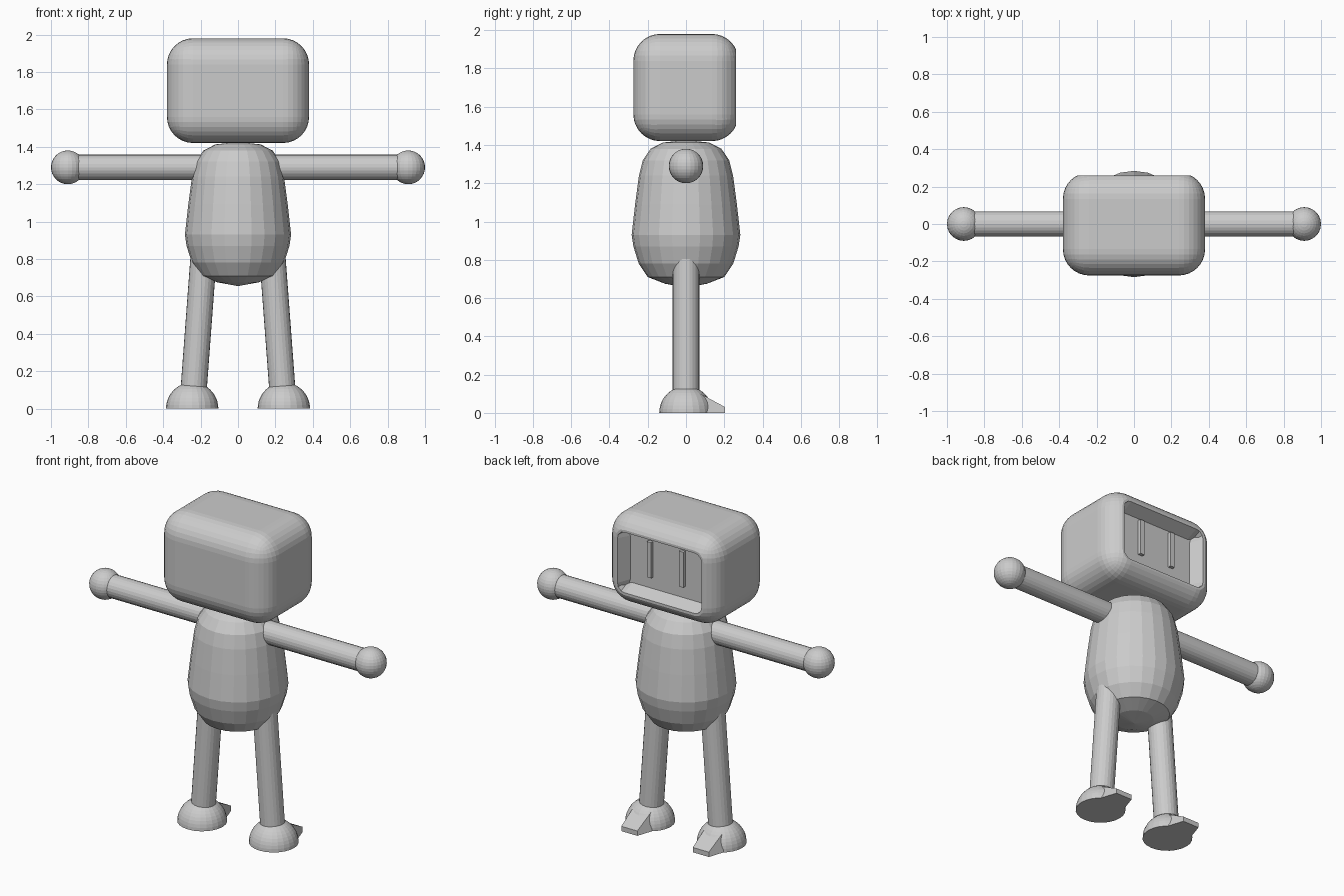
import bpy, bmesh, math
from mathutils import Vector, Matrix

if "Cube" in bpy.data.objects:
    bpy.data.objects.remove(bpy.data.objects["Cube"])

grey = bpy.data.materials.new("light grey")
grey.diffuse_color = (0.6, 0.6, 0.6, 1)
grey.use_nodes = True
grey.node_tree.nodes["Principled BSDF"].inputs["Base Color"].default_value = grey.diffuse_color


def finish(name, bm):
    bmesh.ops.recalc_face_normals(bm, faces=bm.faces[:])
    me = bpy.data.meshes.new(name)
    bm.to_mesh(me)
    bm.free()
    me.materials.append(grey)
    ob = bpy.data.objects.new(name, me)
    bpy.context.collection.objects.link(ob)
    return ob


def box(bm, lo, hi):
    lo, hi = Vector(lo), Vector(hi)
    m = Matrix.Translation((lo + hi) / 2) @ Matrix.Diagonal((*(hi - lo), 1))
    bmesh.ops.create_cube(bm, size=1, matrix=m)


def lathe(name, profile, n, centre=(0, 0)):
    bm = bmesh.new()
    vs = [bm.verts.new((centre[0] + r, centre[1], z)) for r, z in profile]
    es = [bm.edges.new(p) for p in zip(vs, vs[1:])]
    bmesh.ops.spin(bm, geom=vs + es, cent=(*centre, 0), axis=(0, 0, 1),
                   angle=2 * math.pi, steps=n)
    bmesh.ops.remove_doubles(bm, verts=bm.verts[:], dist=0.0005)
    return finish(name, bm)


def rod(name, a, b, r, n=24):
    a, b = Vector(a), Vector(b)
    d = b - a
    bm = bmesh.new()
    m = Matrix.Translation((a + b) / 2) @ d.to_track_quat('Z', 'Y').to_matrix().to_4x4()
    bmesh.ops.create_cone(bm, cap_ends=True, segments=n, radius1=r, radius2=r,
                          depth=d.length, matrix=m)
    return finish(name, bm)


# Head: rounded box cut open at the +y side, with a recessed tapering screen
bm = bmesh.new()
box(bm, (-0.38, -0.275, 1.42), (0.38, 0.275, 1.98))
bmesh.ops.bevel(bm, geom=bm.edges[:], offset=0.14, segments=8, profile=0.5,
                affect='EDGES')
bmesh.ops.bisect_plane(bm, geom=bm.verts[:] + bm.edges[:] + bm.faces[:],
                       plane_co=(0, 0.26, 0), plane_no=(0, 1, 0), clear_outer=True)
bmesh.ops.holes_fill(bm, edges=[e for e in bm.edges if e.is_boundary], sides=0)
bmesh.ops.recalc_face_normals(bm, faces=bm.faces[:])
screen = max(bm.faces, key=lambda f: f.calc_center_median().y)
bmesh.ops.inset_region(bm, faces=[screen], thickness=0.015, depth=0)
bmesh.ops.inset_region(bm, faces=[screen], thickness=0.035, depth=-0.075)
finish("head", bm)

# Eyes: two slim upright bars on the screen
for s in (-1, 1):
    bm = bmesh.new()
    box(bm, (s * 0.11 - 0.015, 0.18, 1.62), (s * 0.11 + 0.015, 0.205, 1.84))
    finish("eye_bar", bm)

# Egg-shaped torso
lathe("torso", [(0, 0.655), (0.11, 0.675), (0.20, 0.71), (0.247, 0.78), (0.275, 0.87),
                (0.284, 0.93), (0.266, 1.09), (0.246, 1.24), (0.226, 1.32),
                (0.185, 1.38), (0.12, 1.413), (0, 1.425)], 24)

for s in (-1, 1):
    # Arm with ball hand
    rod("arm", (s * 0.1, 0, 1.29), (s * 0.9, 0, 1.29), 0.068)
    bm = bmesh.new()
    bmesh.ops.create_uvsphere(bm, u_segments=24, v_segments=16, radius=0.09,
                              matrix=Matrix.Translation((s * 0.91, 0, 1.29)))
    finish("hand", bm)

    # Leg leaning outward
    rod("leg", (s * 0.238, 0, 0.09), (s * 0.182, 0, 0.84), 0.07)

    # Foot: dome with a flat sole
    dome = [(0.14 * math.cos(t), 0.14 * math.sin(t))
            for t in (math.radians(a) for a in range(0, 65, 8))]
    lathe("foot", [(0, 0)] + dome + [(0, 0.129)], 24, (s * 0.245, 0))

    # Toe: wedge tapering towards +y
    bm = bmesh.new()
    box(bm, (-0.055, 0.04, 0), (0.055, 0.205, 0.03))
    for v in bm.verts:
        if v.co.y < 0.1:
            v.co.x *= 2.0
            if v.co.z > 0.01:
                v.co = (v.co.x * 0.55, 0.06, 0.108)
    bmesh.ops.translate(bm, verts=bm.verts[:], vec=(s * 0.245, 0, 0))
    finish("toe", bm)
